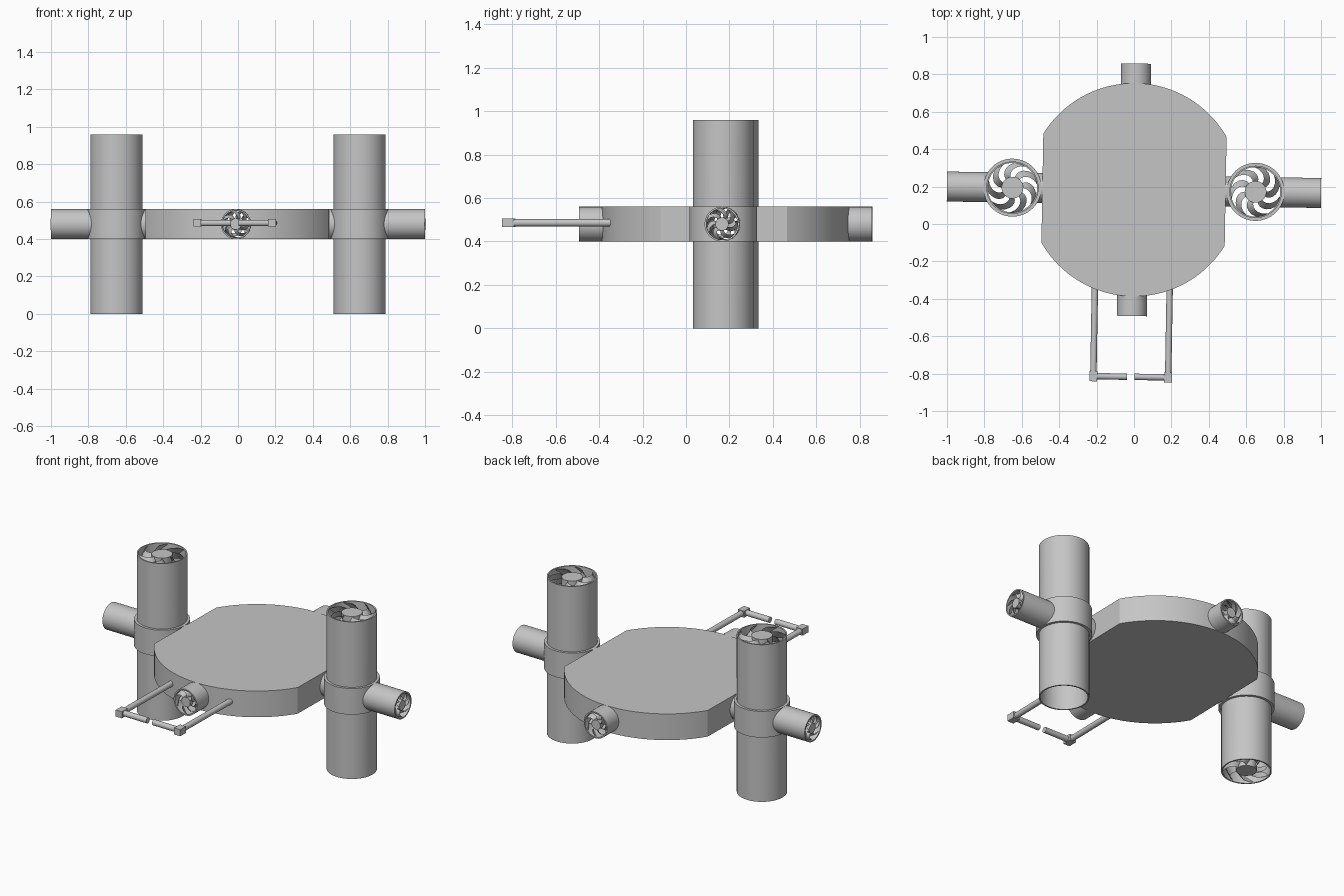
import bpy, bmesh, math
from mathutils import Matrix, Vector

cube = bpy.data.objects.get("Cube")
if cube:
    bpy.data.objects.remove(cube, do_unlink=True)

grey = bpy.data.materials.new("plain grey")
grey.use_nodes = True
grey.diffuse_color = (0.56, 0.56, 0.56, 1)
grey.node_tree.nodes["Principled BSDF"].inputs["Base Color"].default_value = (0.56, 0.56, 0.56, 1)

BODY_R, SIDE_X, HALF_H = 0.57, 0.49, 0.08
TUBE_X, TUBE_R, BORE_R = 0.65, 0.14, 0.132
PIPE_R, PIPE_BORE = 0.08, 0.072
parts = []


def make(name, bm, keep=True):
    mesh = bpy.data.meshes.new(name)
    bmesh.ops.recalc_face_normals(bm, faces=bm.faces[:])
    bm.to_mesh(mesh)
    bm.free()
    mesh.materials.append(grey)
    obj = bpy.data.objects.new(name, mesh)
    bpy.context.collection.objects.link(obj)
    if keep:
        parts.append(obj)
    else:
        obj.hide_render = True
    return obj


def rod(name, radius, start, end, keep=True, segments=64):
    start, end = Vector(start), Vector(end)
    axis = end - start
    place = Matrix.Translation((start + end) / 2) @ axis.to_track_quat('Z', 'Y').to_matrix().to_4x4()
    bm = bmesh.new()
    bmesh.ops.create_cone(bm, cap_ends=True, segments=segments, radius1=radius,
                          radius2=radius, depth=axis.length, matrix=place)
    return make(name, bm, keep)


def box(name, centre, size):
    bm = bmesh.new()
    bmesh.ops.create_cube(bm, size=1, matrix=Matrix.Translation(centre) @ Matrix.Diagonal((*size, 1)))
    return make(name, bm)


def drill(obj, cutters):
    bpy.context.view_layer.objects.active = obj
    for cutter in cutters:
        mod = obj.modifiers.new("bore", 'BOOLEAN')
        mod.operation, mod.solver, mod.object = 'DIFFERENCE', 'EXACT', cutter
        bpy.ops.object.modifier_apply(modifier=mod.name)


def fan(name, centre, facing, radius, hub, depth, hand=1, blades=7, steps=6):
    """Hub disc with swept, pitched blades; its front looks along facing."""
    bm = bmesh.new()
    bmesh.ops.create_cone(bm, cap_ends=True, segments=32, radius1=hub, radius2=hub, depth=depth)
    for b in range(blades):
        rows = []
        for i in range(steps + 1):
            t = i / steps
            r = hub * 0.95 + (radius - hub * 0.95) * t
            base = math.tau * b / blades + 0.75 * t * t
            row = []
            for c in (0, 0.5, 1):
                a = hand * (base + 0.48 * c)
                row.append(bm.verts.new((r * math.cos(a), r * math.sin(a), depth * (c - 0.5))))
            rows.append(row)
        for low, high in zip(rows, rows[1:]):
            for k in range(2):
                bm.faces.new((low[k], low[k + 1], high[k + 1], high[k]))
    place = Matrix.Translation(centre) @ Vector(facing).to_track_quat('Z', 'Y').to_matrix().to_4x4()
    bm.transform(place)
    return make(name, bm)


# Bore cutters: one across, one lengthwise, one down each vertical duct
across = rod("across_cutter", PIPE_BORE, (-1.2, 0, 0), (1.2, 0, 0), False)
lengthwise = rod("lengthwise_cutter", PIPE_BORE, (0, -0.9, 0), (0, 0.9, 0), False)
down = {s: rod("duct_cutter", BORE_R, (s * TUBE_X, 0, -0.7), (s * TUBE_X, 0, 0.7), False)
        for s in (-1, 1)}

# Body: disc with flat sides
bm = bmesh.new()
half = math.asin(SIDE_X / BODY_R)
outline = []
for turn in (0, math.pi):
    for i in range(41):
        a = turn + half * (i / 20 - 1)
        outline.append(bm.verts.new((BODY_R * math.sin(a), BODY_R * math.cos(a), -HALF_H)))
bottom = bm.faces.new(outline)
raised = bmesh.ops.extrude_face_region(bm, geom=[bottom])
bmesh.ops.translate(bm, vec=(0, 0, 2 * HALF_H),
                    verts=[g for g in raised["geom"] if isinstance(g, bmesh.types.BMVert)])
drill(make("body", bm), [across, lengthwise])

# Front and rear thrusters
for word, s in (("front", -1), ("rear", 1)):
    drill(rod(word + "_pipe", PIPE_R, (0, s * 0.54, 0), (0, s * 0.675, 0)), [lengthwise])
    fan(word + "_fan", (0, s * 0.655, 0), (0, s, 0), 0.074, 0.03, 0.03)

# Vertical ducts, collars, side thrusters and gripper arms
for word, s in (("right", -1), ("left", 1)):
    x = s * TUBE_X
    drill(rod(word + "_duct", TUBE_R, (x, 0, -0.48), (x, 0, 0.48)), [down[s], across])
    drill(rod(word + "_collar", 0.155, (x, 0, -HALF_H), (x, 0, HALF_H)), [down[s], across])
    drill(rod(word + "_side_pipe", PIPE_R, (s * 0.48, 0, 0), (s, 0, 0)), [down[s], across])
    fan(word + "_side_fan", (s * 0.98, 0, 0), (s, 0, 0), 0.074, 0.03, 0.03)
    fan(word + "_duct_fan", (x, 0, 0.45), (0, 0, 1), 0.135, 0.058, 0.05, s)

    ax, az, tip = s * 0.2, 0.006, -1.0
    rod(word + "_arm", 0.017, (ax, -0.5, az), (ax, tip, az), segments=24)
    box(word + "_wrist", (ax, tip, az), (0.042, 0.055, 0.04))
    rod(word + "_finger", 0.017, (ax, tip, az), (s * 0.02, tip, az), segments=24)

# Lower fan of the right duct
fan("right_lower_duct_fan", (-TUBE_X, 0, -0.45), (0, 0, -1), 0.135, 0.058, 0.05, 1)

for cutter in (across, lengthwise, *down.values()):
    bpy.data.objects.remove(cutter, do_unlink=True)

# Smooth the round walls, then set the assembly in place with its slight yaw
bpy.ops.object.select_all(action='DESELECT')
place = Matrix.Translation((0, 0.183, 0.48)) @ Matrix.Rotation(math.radians(-1), 4, 'Z')
for obj in parts:
    obj.matrix_world = place
    obj.select_set(True)
bpy.context.view_layer.objects.active = parts[0]
bpy.ops.object.shade_smooth_by_angle(angle=math.radians(30))
